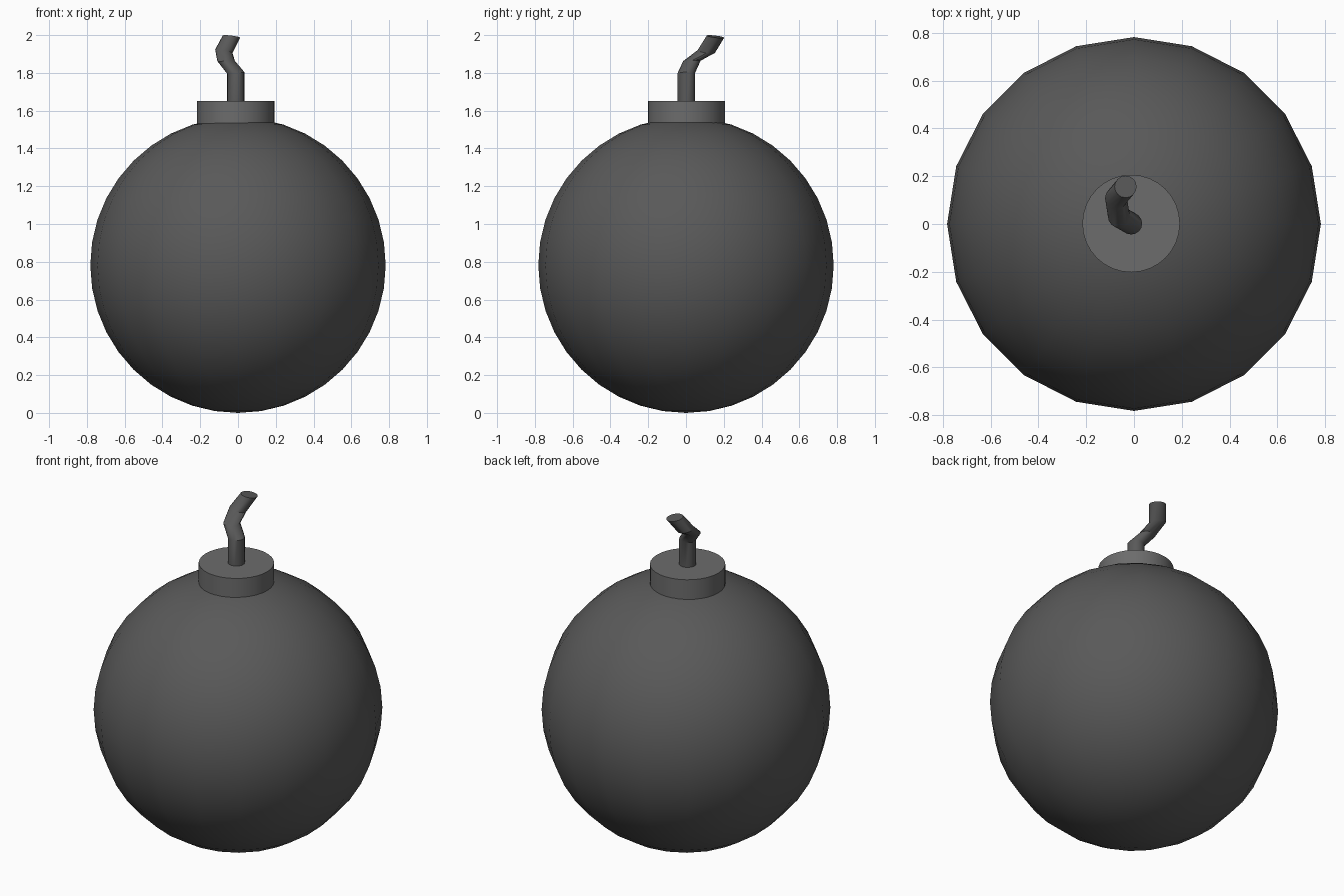
import bpy, bmesh, math
from math import cos, sin, pi

if "Cube" in bpy.data.objects:
    bpy.data.objects.remove(bpy.data.objects["Cube"])


def dark(name, v):
    m = bpy.data.materials.new(name)
    m.diffuse_color = (v, v, v, 1)
    m.use_nodes = True
    m.node_tree.nodes["Principled BSDF"].inputs["Base Color"].default_value = m.diffuse_color
    return m


def finish(obj, name, mat):
    obj.name = name
    obj.data.materials.append(mat)
    bpy.ops.object.select_all(action='DESELECT')
    obj.select_set(True)
    bpy.context.view_layer.objects.active = obj
    bpy.ops.object.shade_smooth_by_angle(angle=math.radians(35))


iron = dark("dark_iron", 0.1)
cap_grey = dark("cap_grey", 0.15)
CX, CY = -0.012, 0.002

# Round body: 20-sided sphere
bpy.ops.mesh.primitive_uv_sphere_add(segments=20, ring_count=20, radius=0.782,
                                     location=(0, 0, 0.782))
finish(bpy.context.object, "body", iron)

# Neck cap
bpy.ops.mesh.primitive_cylinder_add(vertices=32, radius=0.204, depth=0.17,
                                    location=(CX, CY, 1.565))
finish(bpy.context.object, "neck_cap", cap_grey)

# Bent fuse: rings (centre x, y, z, tilt in x, tilt in y) bridged together
rings = [(CX, CY, 1.64, 0, 0),
         (CX, CY, 1.80, 0.08, 0),
         (-0.063, 0.031, 1.863, 0.03, 0.02),
         (-0.075, 0.108, 1.914, -0.2, -0.15),
         (-0.035, 0.156, 1.992, -0.12, -0.12)]
N, R = 16, 0.046
bm = bmesh.new()
loops = []
for x, y, z, tx, ty in rings:
    loop = []
    for i in range(N):
        dx, dy = R * cos(2 * pi * i / N), R * sin(2 * pi * i / N)
        loop.append(bm.verts.new((x + dx, y + dy, z + tx * dx + ty * dy)))
    loops.append(loop)
for a, b in zip(loops, loops[1:]):
    for i in range(N):
        j = (i + 1) % N
        bm.faces.new((a[i], a[j], b[j], b[i]))
bm.faces.new(loops[0][::-1])
bm.faces.new(loops[-1])
mesh = bpy.data.meshes.new("fuse")
bm.to_mesh(mesh)
bm.free()
fuse = bpy.data.objects.new("fuse", mesh)
bpy.context.collection.objects.link(fuse)
finish(fuse, "fuse", iron)
